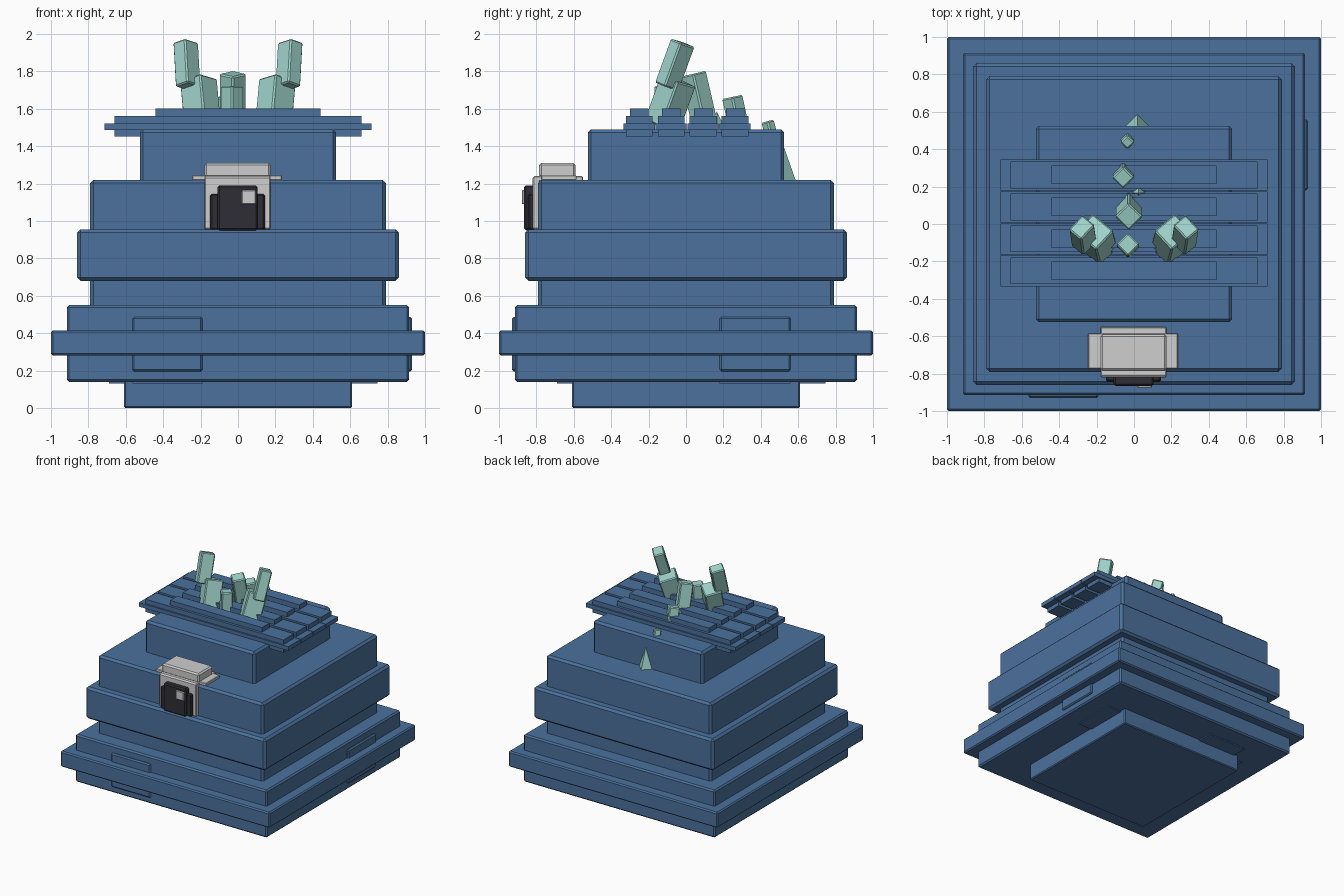
import bpy, bmesh, math
from mathutils import Matrix, Vector

cube = bpy.data.objects.get("Cube")
if cube:
    bpy.data.objects.remove(cube, do_unlink=True)


def material(name, rgb):
    m = bpy.data.materials.new(name)
    m.use_nodes = True
    m.diffuse_color = (*rgb, 1)
    m.node_tree.nodes["Principled BSDF"].inputs["Base Color"].default_value = (*rgb, 1)
    return m


BLUE = material("slate_blue", (0.07, 0.165, 0.335))
TEAL = material("pale_teal", (0.35, 0.66, 0.60))
GREY = material("light_grey", (0.62, 0.62, 0.62))
DARK = material("near_black", (0.026, 0.026, 0.036))


def finish(name, bm, mat):
    mesh = bpy.data.meshes.new(name)
    bm.to_mesh(mesh)
    bm.free()
    mesh.materials.append(mat)
    obj = bpy.data.objects.new(name, mesh)
    bpy.context.collection.objects.link(obj)
    return obj


def box(name, x, y, z, mat, bevel=0.0, turn=None):
    """Box from (low, high) ranges, chamfered, optionally turned about its centre."""
    bm = bmesh.new()
    bmesh.ops.create_cube(bm, size=1)
    bmesh.ops.scale(bm, verts=bm.verts, vec=[r[1] - r[0] for r in (x, y, z)])
    if bevel:
        bmesh.ops.bevel(bm, geom=bm.edges[:], offset=bevel, segments=1, affect='EDGES')
    if turn:
        bmesh.ops.transform(bm, matrix=turn, verts=bm.verts)
    bmesh.ops.translate(bm, verts=bm.verts, vec=[sum(r) / 2 for r in (x, y, z)])
    return finish(name, bm, mat)


def slab(name, half, z0, z1, bevel):
    box(name, (-half, half), (-half, half), (z0, z1), BLUE, bevel)


def crystal(name, centre, width, depth, length, lean_y, lean_x, spin):
    """Leaning, spun prism; lean angles in degrees toward +y and +x."""
    turn = (Matrix.Rotation(math.radians(-lean_y), 4, 'X')
            @ Matrix.Rotation(math.radians(lean_x), 4, 'Y')
            @ Matrix.Rotation(math.radians(spin), 4, 'Z'))
    spans = [(c - s / 2, c + s / 2) for c, s in zip(centre, (width, depth, length))]
    box(name, *spans, TEAL, 0.008, turn)


def shard(name, centre, radius, height):
    """Small four-sided crystal point."""
    bm = bmesh.new()
    bmesh.ops.create_cone(bm, cap_ends=True, segments=4, radius1=radius, radius2=0,
                          depth=height, matrix=Matrix.Translation(Vector(centre)))
    finish(name, bm, TEAL)


# Stepped body
slab("foot", 0.61, 0, 0.16, 0.008)
slab("lower_tier", 0.915, 0.14, 0.55, 0.012)
slab("lower_band", 1.0, 0.28, 0.415, 0.01)
slab("upper_tier", 0.79, 0.53, 1.22, 0.018)
slab("upper_band", 0.86, 0.68, 0.955, 0.018)
slab("top_tier", 0.525, 1.2, 1.49, 0.018)

# Raised plates on the lower tier and strips beneath it
side = (0.18, 0.56)
front = (-0.565, -0.19)
box("front_plate", front, (-0.93, -0.8), (0.195, 0.487), BLUE, 0.01)
box("side_plate", (0.8, 0.93), side, (0.195, 0.487), BLUE, 0.01)
box("under_strip_long", front, (-0.69, 0.745), (0.13, 0.2), BLUE)
box("under_strip_cross", (-0.69, 0.745), side, (0.131, 0.2), BLUE)

# Slatted grille on top
for i in range(4):
    y = -0.25 + i * 0.171
    for part, half_x, half_y, z in (("pin", 0.715, 0.083, (1.485, 1.52)),
                                    ("slat", 0.66, 0.072, (1.45, 1.56)),
                                    ("ridge", 0.44, 0.05, (1.55, 1.6))):
        box(f"grille_{part}_{i + 1}", (-half_x, half_x), (y - half_y, y + half_y), z, BLUE)

# Clasp on the front edge
box("clasp_front", (-0.18, 0.175), (-0.82, -0.78), (0.955, 1.235), GREY, 0.006)
box("clasp_top", (-0.18, 0.175), (-0.815, -0.55), (1.21, 1.24), GREY, 0.006)
box("clasp_wings", (-0.245, 0.235), (-0.775, -0.585), (1.218, 1.243), GREY, 0.004)
box("clasp_block", (-0.18, 0.175), (-0.785, -0.59), (1.23, 1.31), GREY, 0.012)
box("lock_back", (-0.15, 0.145), (-0.845, -0.81), (0.95, 1.145), DARK, 0.01)
box("lock_front", (-0.11, 0.105), (-0.865, -0.81), (0.95, 1.19), DARK, 0.01)
box("lock_button", (0.02, 0.095), (-0.878, -0.84), (1.09, 1.165), GREY, 0.004)

# Mirrored pair of two-part crystals
for label, s in (("right", -1), ("left", 1)):
    crystal(f"crystal_{label}_lower", (s * 0.2, -0.085, 1.63), 0.15, 0.14, 0.26,
            20, s * 5, s * 42)
    crystal(f"crystal_{label}_upper", (s * 0.273, -0.06, 1.835), 0.09, 0.11, 0.25,
            20, s * 3, s * 42)

# Row of crystals running down toward the back
crystal("crystal_centre", (-0.028, 0.07, 1.65), 0.105, 0.105, 0.28, -13, 0, 45)
crystal("crystal_front", (-0.032, -0.115, 1.62), 0.09, 0.09, 0.2, 3, 0, 45)
crystal("crystal_rear", (-0.058, 0.268, 1.565), 0.085, 0.085, 0.2, -12, 0, 45)
crystal("crystal_small", (-0.035, 0.45, 1.48), 0.055, 0.055, 0.11, -15, 0, 45)
shard("shard_back", (0.018, 0.52, 1.31), 0.067, 0.19)
shard("shard_grille", (0.025, 0.165, 1.54), 0.045, 0.09)
